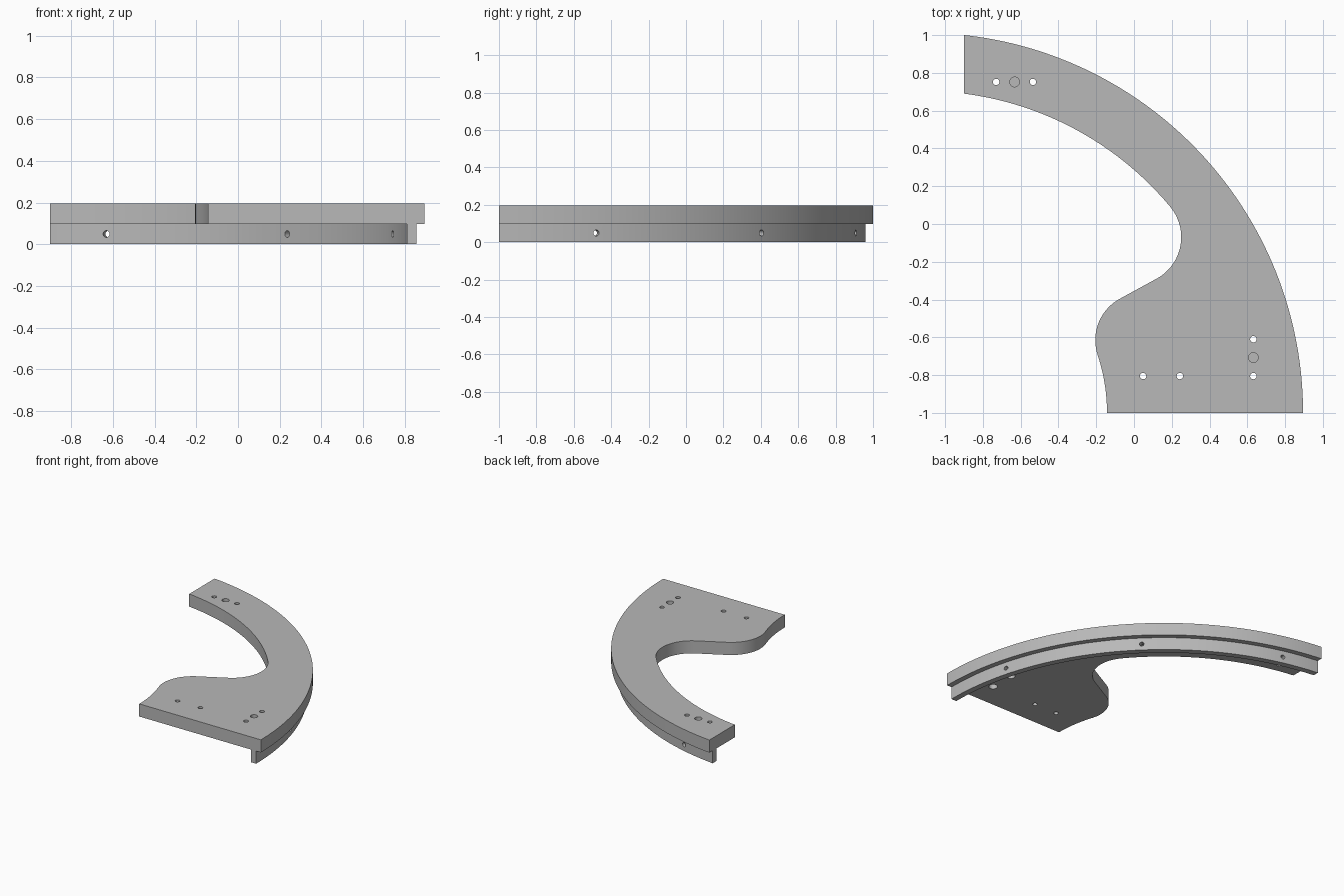
import bpy, bmesh
from math import acos, cos, sin, radians, degrees
from mathutils import Matrix, Vector

if "Cube" in bpy.data.objects:
    bpy.data.objects.remove(bpy.data.objects["Cube"], do_unlink=True)

CENTRE = Vector((-1.117, -1.0))   # shared centre of the main arcs
LEFT = -0.9                       # straight cut at the left end
SPLIT, TOP = 0.0975, 0.195        # rail top and plate top

grey = bpy.data.materials.new("plain grey")
grey.use_nodes = True
colour = (0.48, 0.48, 0.48, 1)
grey.diffuse_color = colour
grey.node_tree.nodes["Principled BSDF"].inputs["Base Color"].default_value = colour


def arc(centre, radius, start, end, steps):
    angles = [radians(start + (end - start) * i / steps) for i in range(steps + 1)]
    return [(centre[0] + radius * cos(a), centre[1] + radius * sin(a)) for a in angles]


def end_angle(radius):
    """Angle at which a main arc meets the left cut."""
    return degrees(acos((LEFT - CENTRE.x) / radius))


def finish_mesh(name, bm):
    bmesh.ops.recalc_face_normals(bm, faces=bm.faces)
    mesh = bpy.data.meshes.new(name)
    bm.to_mesh(mesh)
    bm.free()
    mesh.materials.append(grey)
    obj = bpy.data.objects.new(name, mesh)
    bpy.context.collection.objects.link(obj)
    return obj


def extrude_outline(name, outline, bottom, top):
    bm = bmesh.new()
    face = bm.faces.new([bm.verts.new((x, y, bottom)) for x, y in outline])
    result = bmesh.ops.extrude_face_region(bm, geom=[face], use_keep_orig=True)
    moved = [g for g in result["geom"] if isinstance(g, bmesh.types.BMVert)]
    bmesh.ops.translate(bm, verts=moved, vec=(0, 0, top - bottom))
    return finish_mesh(name, bm)


def add_pin(bm, centre, radius, length, direction=(0, 0, 1)):
    turn = Vector(direction).to_track_quat("Z", "Y").to_matrix().to_4x4()
    bmesh.ops.create_cone(bm, cap_ends=True, segments=32, radius1=radius,
                          radius2=radius, depth=length,
                          matrix=Matrix.Translation(centre) @ turn)


def cut(obj, bm):
    cutter = finish_mesh(obj.name + "_cutter", bm)
    cutter.hide_render = True
    mod = obj.modifiers.new("holes", "BOOLEAN")
    mod.operation, mod.solver, mod.object = "DIFFERENCE", "EXACT", cutter
    bpy.ops.object.select_all(action="DESELECT")
    obj.select_set(True)
    bpy.context.view_layer.objects.active = obj
    bpy.ops.object.modifier_apply(modifier=mod.name)
    bpy.data.objects.remove(cutter, do_unlink=True)
    bpy.ops.object.shade_smooth_by_angle(angle=radians(30))


# Curved plate: outer arc, inner arc, hollow, bulge and short front arc
outer, inner, front = 2.012, 1.704, 0.974
outline = (arc(CENTRE, outer, 0, end_angle(outer), 80)
           + arc(CENTRE, inner, end_angle(inner), 39.8, 48)
           + arc((0, -0.07), 0.25, 39.8, -60, 28)[1:]
           + arc((0.045, -0.615), 0.25, 120, 198.4, 24)
           + arc(CENTRE, front, 18.4, 0, 12)[1:])
plate = extrude_outline("curved_plate", outline, SPLIT, TOP)

# Screw holes, counterbored from below, and blind dowel pockets from above
screw_holes = [(-0.73, 0.752), (-0.535, 0.752), (0.632, -0.61), (0.632, -0.805)]
plain_holes = [(0.048, -0.805), (0.243, -0.805)]
pockets = [(-0.632, 0.752), (0.632, -0.707)]
pins = bmesh.new()
for x, y in plain_holes:
    add_pin(pins, (x, y, TOP), 0.017, 0.4)
for x, y in pockets:
    add_pin(pins, (x, y, TOP), 0.026, 0.1)
for x, y in screw_holes:
    add_pin(pins, (x, y, TOP), 0.017, 0.4)
cut(plate, pins)
bores = bmesh.new()
for x, y in screw_holes:
    add_pin(bores, (x, y, SPLIT), 0.031, 0.1)
cut(plate, bores)

# Thin rail under the outer rim
rail_out, rail_in = 1.972, 1.927
rail = extrude_outline("curved_rail",
                       arc(CENTRE, rail_out, 0, end_angle(rail_out), 80)
                       + arc(CENTRE, rail_in, end_angle(rail_in), 0, 80), 0, SPLIT)

# Radial holes through the rail
pins = bmesh.new()
for angle in (15.3, 45.4, 75.4):
    a = radians(angle)
    x, y = arc(CENTRE, (rail_out + rail_in) / 2, angle, angle, 1)[0]
    add_pin(pins, (x, y, 0.049), 0.016, 0.2, (cos(a), sin(a), 0))
cut(rail, pins)
